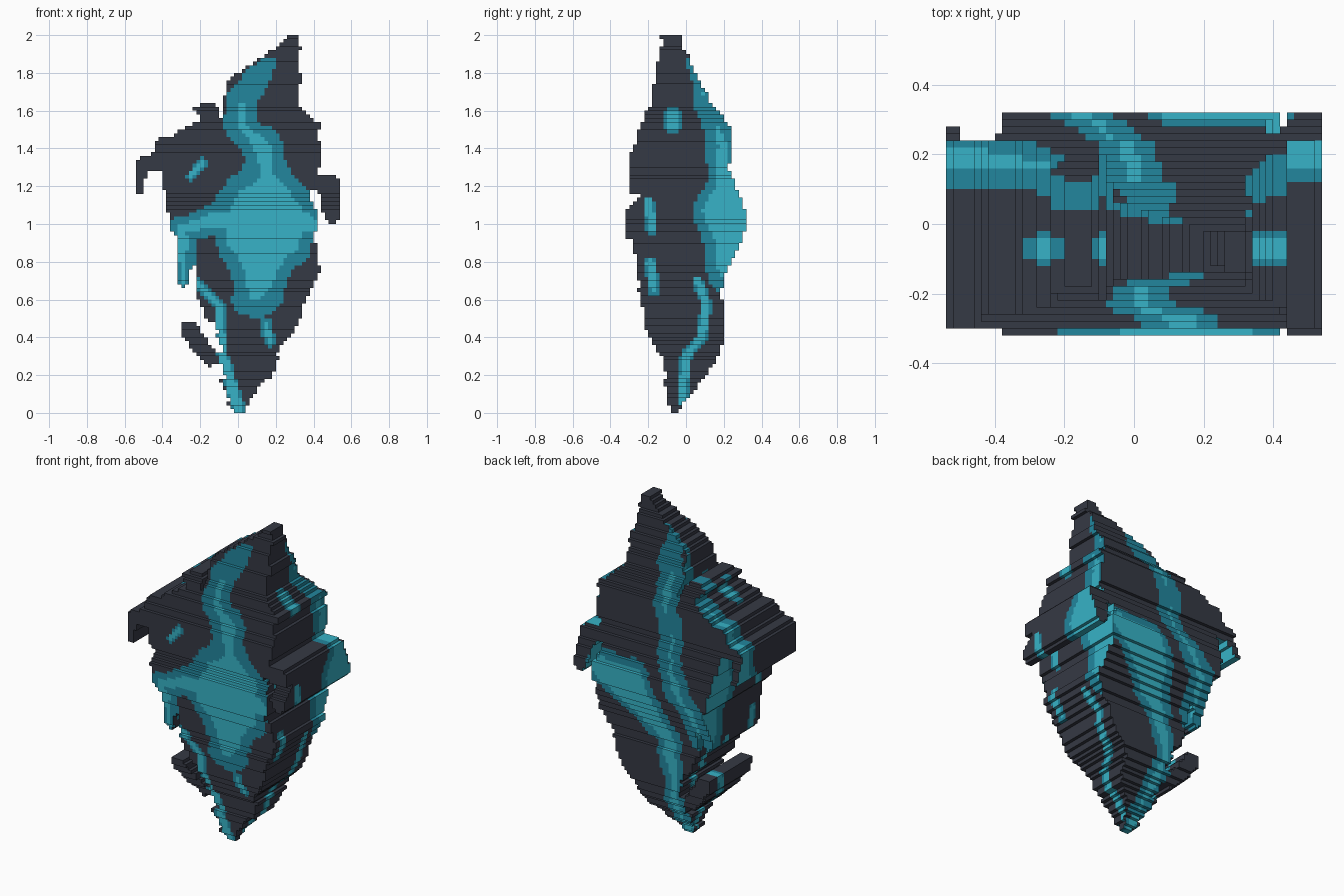
import bpy
import math
import random

if "Cube" in bpy.data.objects:
    bpy.data.objects.remove(bpy.data.objects["Cube"])

random.seed(4)
S = 0.02                      # stair-step size
NX, NY, NZ = 54, 32, 100      # grid cells
X0, Y0 = -0.54, -0.32


def material(name, rgb):
    m = bpy.data.materials.new(name)
    m.diffuse_color = (*rgb, 1)
    m.use_nodes = True
    m.node_tree.nodes["Principled BSDF"].inputs["Base Color"].default_value = m.diffuse_color
    return m


MATS = [material("dark slate", (0.036, 0.041, 0.058)),
        material("deep teal", (0.016, 0.24, 0.34)),
        material("bright teal", (0.038, 0.45, 0.57))]

# Edges of the crystal as (height, offset): left and right, then front and back
LEFT = [(0, -.01), (.1, -.07), (.4, -.1), (.6, -.22), (.86, -.23), (.97, -.35), (1.2, -.4),
        (1.42, -.39), (1.54, -.25), (1.56, -.09), (1.78, -.04), (1.9, .15), (2, .28)]
RIGHT = [(0, .02), (.2, .17), (.31, .21), (.42, .28), (.65, .38), (.75, .42), (.98, .41),
         (1.15, .39), (1.3, .43), (1.52, .43), (1.61, .32), (1.93, .32), (2, .3)]
FRONT = [(0, -.08), (.29, -.13), (.46, -.22), (.74, -.26), (.92, -.28), (.93, -.32), (1.08, -.32),
         (1.15, -.24), (1.17, -.3), (1.37, -.3), (1.52, -.23), (1.76, -.16), (2, -.13)]
BACK = [(0, -.04), (.1, .02), (.3, .18), (.46, .21), (.65, .19), (.8, .24), (.93, .31),
        (1.1, .31), (1.3, .22), (1.4, .24), (1.52, .24), (1.65, .13), (1.88, .01), (2, -.03)]

# Strokes: (across, height, radius) along a path that tapers between its points
SHARDS = {
    "right_fin": [(.4, 1.24, .03), (.48, 1.2, .06), (.5, 1.05, .045)],
    "left_arm": [(-.38, 1.4, .06), (-.42, 1.33, .05), (-.51, 1.32, .03), (-.52, 1.18, .02)],
    "upper_left_spur": [(-.22, 1.61, .02), (-.16, 1.59, .06)],
    "left_drip": [(-.27, .9, .05), (-.29, .68, .02)],
    "lower_left_shard": [(-.26, .44, .05), (-.15, .29, .04), (-.03, .3, .02)],
}

# Painted veins: width of the deep teal rim, then the bright stroke inside it
PAINT_FRONT = [
    (.08, [(.15, 1.85, -.03), (.02, 1.68, 0), (.03, 1.5, .02), (.14, 1.4, .03), (.15, 1.26, .04),
           (.14, 1, .21), (.1, .62, .04)]),
    (.05, [(0, 1.03, .05), (-.3, .98, .02), (-.29, .7, .02)]),
    (.06, [(.2, 1.1, .06), (.38, .98, .04)]),
    (.01, [(-.21, .68, .02), (-.1, .57, .02), (-.08, .3, .02), (0, .03, .03)]),
    (.02, [(.15, .47, .01), (.17, .38, .01)]),
    (.01, [(-.25, 1.25, .01), (-.19, 1.32, .02)]),
]
PAINT_BACK = [
    (.07, [(.05, 1.87, -.02), (.02, 1.68, .01), (-.05, 1.4, .01), (-.09, 1.15, .01),
           (-.23, .92, .02), (-.26, .7, .01)]),
    (.05, [(.34, 1.04, .07), (.17, .98, .12), (-.02, .66, .04), (-.06, .4, .02), (0, .05, .01)]),
]
PAINT_SIDE = [
    (.06, [(.05, 1.84, -.02), (.1, 1.65, 0), (.2, 1.42, .02), (.2, 1.25, .04), (.22, 1.06, .12),
           (.24, .72, .05)]),
    (.01, [(.06, .7, .02), (.11, .58, .02), (.08, .4, .02), (.0, .3, .02), (-.02, .06, .02)]),
    (.01, [(-.2, 1.12, .02), (-.18, .97, .02)]),
    (.01, [(-.19, .79, .02), (-.17, .65, .02)]),
    (.02, [(-.07, 1.57, .03), (-.07, 1.53, .03)]),
]


def depth(x, z, path):
    """How far a point lies inside a tapered stroke (negative outside)."""
    best = -9
    for (a, b, r), (c, d, q) in zip(path, path[1:]):
        u, v = c - a, d - b
        t = max(0, min(1, ((x - a) * u + (z - b) * v) / (u * u + v * v)))
        best = max(best, r + t * (q - r) - math.hypot(x - a - t * u, z - b - t * v))
    return best


def edge(points, z):
    for (a, u), (b, v) in zip(points, points[1:]):
        if z <= b:
            return u + (v - u) * (z - a) / (b - a)


def grid(n, start):
    return [(i, k, start + (i + .5) * S, (k + .5) * S) for i in range(n) for k in range(NZ)]


def outline(low, high, n, start, chip):
    """Cells between two edges, with chipped steps every few layers."""
    cut = [(random.uniform(-chip, chip), random.uniform(-chip, chip)) for _ in range(NZ)]
    return {(i, k) for i, k, x, z in grid(n, start)
            if edge(low, z) + cut[k // 3][0] <= x <= edge(high, z) + cut[k // 3 + 40][1]}


def paint_map(strokes, n, start):
    out = {}
    for i, k, x, z in grid(n, start):
        for rim, path in strokes:
            # a slow ripple makes the veins uneven
            d = depth(x, z, path) + .25 * rim * math.sin(23 * x + 5) * math.sin(19 * z)
            out[i, k] = max(out.get((i, k), 0), 2 if d > 0 else 1 if d > -rim else 0)
    return out


SIDE = outline(FRONT, BACK, NY, Y0, .008)
FRONT_MAP = paint_map(PAINT_FRONT, NX, X0)
BACK_MAP = paint_map(PAINT_BACK, NX, X0)
SIDE_MAP = paint_map(PAINT_SIDE, NY, Y0)


def corners(cell, axis, sign):
    """Four corners of one wall of a grid cell, wound outward."""
    u, v = (axis + 1) % 3, (axis + 2) % 3
    quad = []
    for a, b in ((0, 0), (1, 0), (1, 1), (0, 1))[::sign]:
        p = list(cell)
        p[axis] += sign > 0
        p[u] += a
        p[v] += b
        quad.append(tuple(p))
    return quad


def build(name, front, whole):
    """Cross the front cells with the side outline and skin the outside."""
    verts, faces, colours = {}, [], []
    for i, k in sorted(front):
        for j in range(NY):
            if (j, k) not in SIDE:
                continue
            for axis in range(3):
                for sign in (-1, 1):
                    n = [i, j, k]
                    n[axis] += sign
                    ledge = (n[1], n[2]) not in SIDE
                    if (n[0], n[2]) in whole and not ledge:
                        continue
                    faces.append([verts.setdefault(c, len(verts))
                                  for c in corners((i, j, k), axis, sign)])
                    if ledge:          # front and back walls with their ledges
                        colours.append((FRONT_MAP if j < NY / 2 else BACK_MAP)[i, k])
                    else:              # left and right walls with their ledges
                        colours.append(SIDE_MAP[j, k])
    mesh = bpy.data.meshes.new(name)
    mesh.from_pydata([(X0 + a * S, Y0 + b * S, c * S) for a, b, c in verts], [], faces)
    for m in MATS:
        mesh.materials.append(m)
    mesh.polygons.foreach_set("material_index", colours)
    mesh.update()
    bpy.context.collection.objects.link(bpy.data.objects.new(name, mesh))


# Body first; each shard only takes cells not already used
masks = {"crystal_body": outline(LEFT, RIGHT, NX, X0, .015) | {(27, 0), (40, 99), (41, 99)}}
whole = set(masks["crystal_body"])
for part, path in SHARDS.items():
    masks[part] = {(i, k) for i, k, x, z in grid(NX, X0) if depth(x, z, path) > 0} - whole
    whole |= masks[part]
for part, mask in masks.items():
    build(part, mask, whole)
